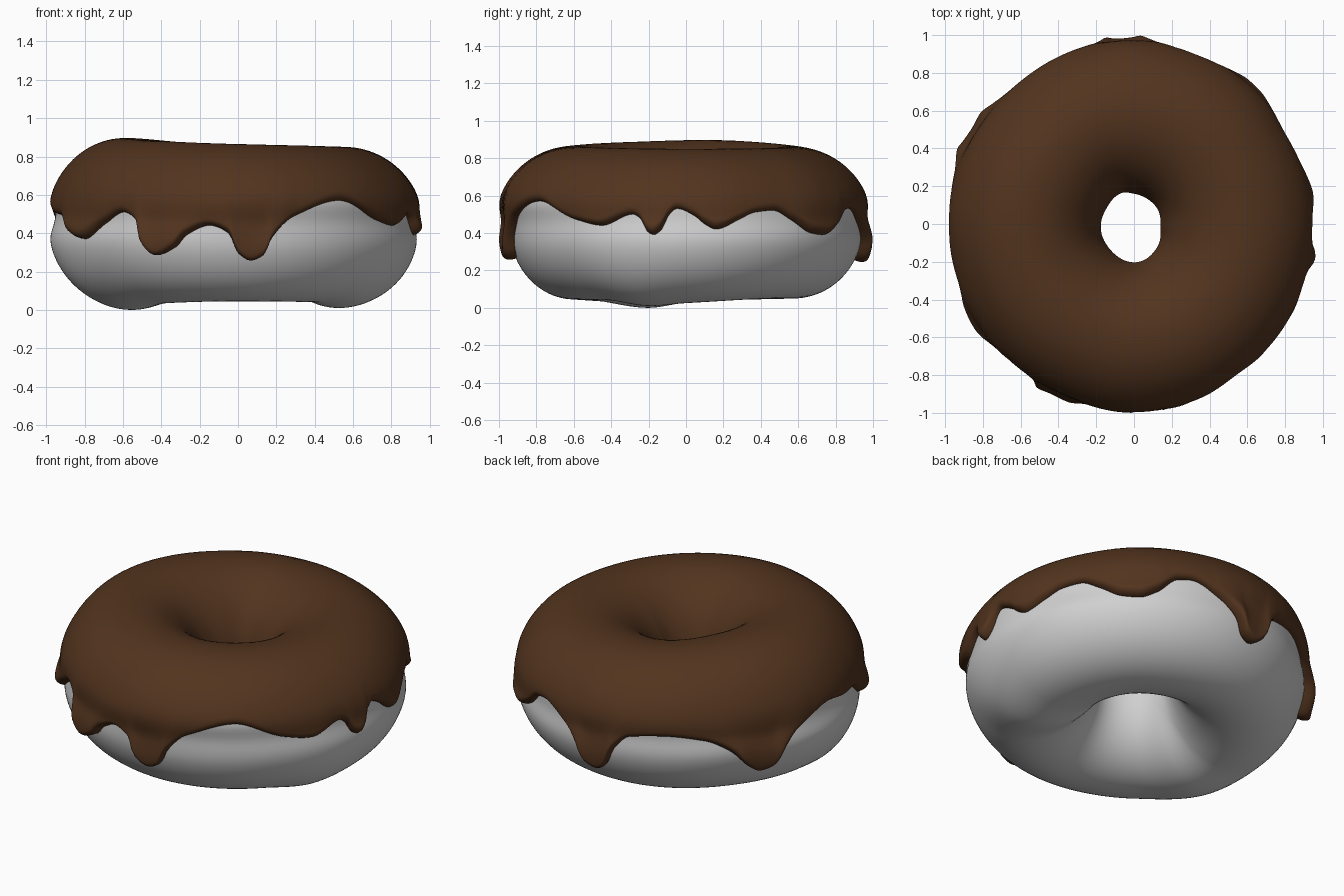
import bpy, math

if "Cube" in bpy.data.objects:
    bpy.data.objects.remove(bpy.data.objects["Cube"])

T = 0.036          # icing thickness
N = 360            # steps around the ring
P = 1.0            # roundness of the tube section


def table(pairs):
    """Smooth cyclic curve through (degrees, value) pairs."""
    ks = sorted(pairs)
    n = len(ks)

    def key(i):
        q, r = divmod(i, n)
        return ks[r][0] + 360 * q, ks[r][1]

    def f(deg):
        deg %= 360
        i = max([j for j in range(n) if ks[j][0] <= deg], default=-1)
        (x0, y0), (x1, y1), (x2, y2), (x3, y3) = (key(i + d) for d in (-1, 0, 1, 2))
        h = x2 - x1
        t = (deg - x1) / h

        def slope(xa, ya, xb, yb, xc, yc):
            a, b = (yb - ya) / (xb - xa), (yc - yb) / (xc - xb)
            return 0 if a * b <= 0 else 2 * a * b / (a + b)
        m1 = slope(x0, y0, x1, y1, x2, y2)
        m2 = slope(x1, y1, x2, y2, x3, y3)
        return ((2*t**3 - 3*t*t + 1) * y1 + (t**3 - 2*t*t + t) * h * m1
                + (3*t*t - 2*t**3) * y2 + (t**3 - t*t) * h * m2)
    return f


# Uneven hand-made ring: radii and heights around the circle
lower_r = table([(0, .94), (45, .935), (90, .945), (140, .95), (180, .99),
                 (215, .965), (270, .945), (315, .935)])
upper_r = table([(0, .975), (30, .96), (50, .98), (75, .985), (94, 1.0), (115, .995),
                 (135, .98), (155, .99), (180, 1.0), (215, 1.0), (245, 1.0), (270, 1.025),
                 (300, 1.01), (330, .985)])
hole_r = table([(0, .13), (45, .138), (90, .157), (112, .172), (150, .16), (180, .17),
                (225, .18), (270, .193), (315, .168)])
bottom_z = table([(0, .025), (60, .05), (90, .05), (140, .045), (175, .035), (200, 0), (230, .035),
                  (270, .045), (315, .04), (340, .01)])
top_z = table([(0, .85), (90, .86), (170, .897), (215, .885), (270, .865)])

# Height of the dripping icing edge around the circle
edge_z = table([
    (3, .49), (6, .45), (10, .42), (18, .47), (24, .51), (31, .52), (38, .47), (46, .40),
    (52, .39), (58, .43), (65, .52), (70, .53), (80, .46), (87, .36), (90, .28), (94, .255),
    (97, .28), (100, .38), (106, .47), (118, .49), (131, .46), (140, .39), (146, .30),
    (150, .265), (154, .28), (158, .36), (165, .45), (179, .53), (190, .50), (198, .49),
    (206, .40), (214, .37), (223, .45), (231, .51), (236.5, .46), (239, .35), (243.5, .29),
    (250, .33), (253.5, .39), (261, .44), (267, .40), (270, .30), (274, .265), (278, .29),
    (280.5, .37), (288, .49), (304, .57), (321, .47), (331, .44), (342, .50), (345, .47),
    (347, .41), (349.3, .39), (352, .42), (354, .49), (357, .53)])


def spow(v):
    return math.copysign(abs(v) ** P, v)


class Section:
    """Cross-section of the dough at one angle."""

    def __init__(self, deg):
        self.deg = deg
        self.lo, self.up = lower_r(deg), upper_r(deg) - T
        self.ri = hole_r(deg) + T
        zb, zt = bottom_z(deg), top_z(deg) - T
        self.zc, self.b = (zb + zt) / 2, (zt - zb) / 2

    def point(self, phi):
        z = self.zc + self.b * spow(math.sin(phi))
        k = min(max((z - .35) / .25, 0), 1)
        k = k * k * (3 - 2 * k)
        ro = self.lo + (self.up - self.lo) * k
        mid = (self.lo + self.up) / 4 + self.ri / 2
        c = spow(math.cos(phi))
        if c > 0:   # outer side, with a soft waist
            r = mid + (ro - mid) * c - .022 * c * math.exp(-((z - .47) / .08) ** 2)
        else:
            r = mid + (mid - self.ri) * c
        return r, z

    def offset(self, phi, d):
        (r0, z0), (r1, z1) = self.point(phi - .03), self.point(phi + .03)
        tr, tz = r1 - r0, z1 - z0
        ln = math.hypot(tr, tz)
        r, z = self.point(phi)
        return r + tz / ln * d, z - tr / ln * d

    def phi_at(self, z):
        s = min(max((z - self.zc) / self.b, -1), 1)
        return math.asin(math.copysign(abs(s) ** (1 / P), s))


def dough_loop(s):
    return [s.point(2 * math.pi * j / 96) for j in range(96)]


def icing_loop(s):
    z = edge_z(s.deg)
    p0 = s.phi_at(z)
    p1 = math.pi - s.phi_at(.47 + .02 * math.sin(math.radians(3 * s.deg)))
    drip = min(max((.49 - z) / .16, 0), 1)
    pts = []
    m = 60
    for j in range(m + 1):       # outer skin with rounded lips, thicker at drip tips
        u = (1 - math.cos(math.pi * j / m)) / 2
        phi = p0 + (p1 - p0) * u
        d = min(phi - p0, p1 - phi) * .4
        lip = math.sqrt(max(0, 1 - (1 - min(d / .04, 1)) ** 2))
        bulge = .032 * drip * math.exp(-((phi - p0) * .4 / .12) ** 2)
        pts.append(s.offset(phi, -.004 + (T + .004 + bulge) * lip))
    for j in range(1, 24):       # underside lying on the dough
        pts.append(s.offset(p1 + (p0 - p1) * j / 24, -.004))
    return pts


def ring(name, loop, mat):
    verts, m = [], 0
    for i in range(N):
        a = 2 * math.pi * i / N
        pts = loop(Section(360 * i / N))
        m = len(pts)
        verts += [(r * math.cos(a), r * math.sin(a), z) for r, z in pts]
    faces = [(i * m + j, (i + 1) % N * m + j, (i + 1) % N * m + (j + 1) % m, i * m + (j + 1) % m)
             for i in range(N) for j in range(m)]
    me = bpy.data.meshes.new(name)
    me.from_pydata(verts, [], faces)
    me.polygons.foreach_set("use_smooth", [True] * len(me.polygons))
    me.materials.append(mat)
    me.update()
    ob = bpy.data.objects.new(name, me)
    bpy.context.collection.objects.link(ob)
    return ob


def material(name, col):
    mt = bpy.data.materials.new(name)
    mt.diffuse_color = (*col, 1)
    mt.use_nodes = True
    mt.node_tree.nodes["Principled BSDF"].inputs["Base Color"].default_value = mt.diffuse_color
    return mt


ring("dough", dough_loop, material("pale grey", (.63, .63, .63)))
ring("icing", icing_loop, material("chocolate brown", (.085, .034, .013)))
